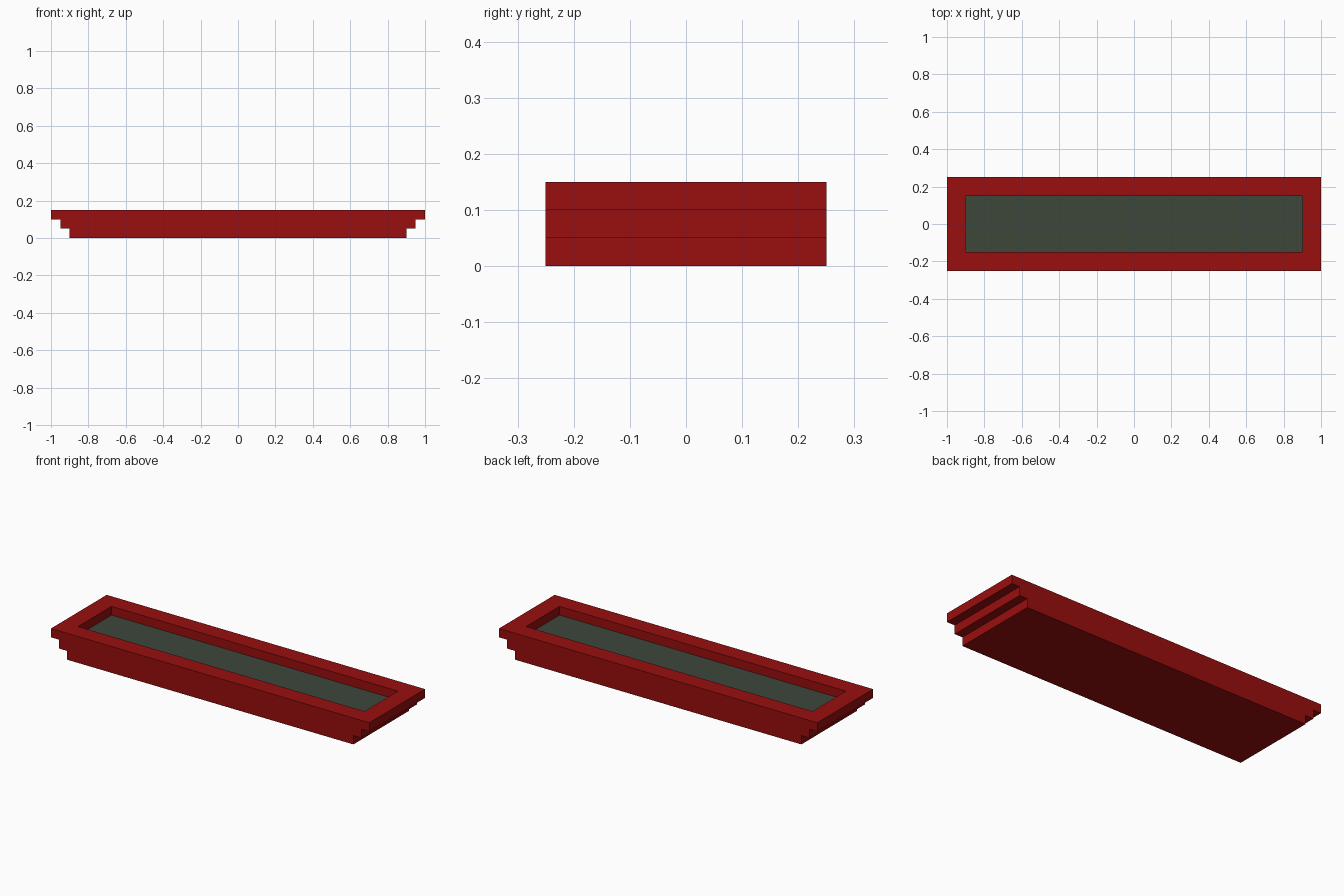
import bpy, bmesh
from mathutils import Vector

if "Cube" in bpy.data.objects:
    bpy.data.objects.remove(bpy.data.objects["Cube"])


def material(name, rgb):
    m = bpy.data.materials.new(name)
    m.diffuse_color = (*rgb, 1)
    m.use_nodes = True
    m.node_tree.nodes["Principled BSDF"].inputs["Base Color"].default_value = m.diffuse_color
    return m


red = material("dark_red", (0.32, 0.0045, 0.0045))
grey = material("grey_green", (0.047, 0.063, 0.044))

# Stepped end profile (x, z), mirrored left to right
right = [(0.9, 0), (0.9, 0.05), (0.95, 0.05), (0.95, 0.1), (1, 0.1), (1, 0.15)]
profile = right + [(-x, z) for x, z in reversed(right)]

# Tray body: profile swept from front to back
bm = bmesh.new()
front = bm.faces.new([bm.verts.new((x, -0.25, z)) for x, z in profile])
sweep = bmesh.ops.extrude_face_region(bm, geom=[front], use_keep_orig=True)
verts = [g for g in sweep["geom"] if isinstance(g, bmesh.types.BMVert)]
bmesh.ops.translate(bm, vec=(0, 0.5, 0), verts=verts)
bmesh.ops.recalc_face_normals(bm, faces=bm.faces[:])

# Rim and recessed floor
top = max(bm.faces, key=lambda f: f.calc_center_median().z)
bmesh.ops.inset_region(bm, faces=[top], thickness=0.1, use_even_offset=True)
floor = bmesh.ops.extrude_discrete_faces(bm, faces=[])["faces"]
walls = bmesh.ops.inset_region(bm, faces=[top], thickness=0.0)
for v in top.verts:
    v.co += Vector((0, 0, -0.05))
top.material_index = 1

mesh = bpy.data.meshes.new("tray")
bm.to_mesh(mesh)
bm.free()
mesh.materials.append(red)
mesh.materials.append(grey)
tray = bpy.data.objects.new("tray", mesh)
bpy.context.collection.objects.link(tray)
